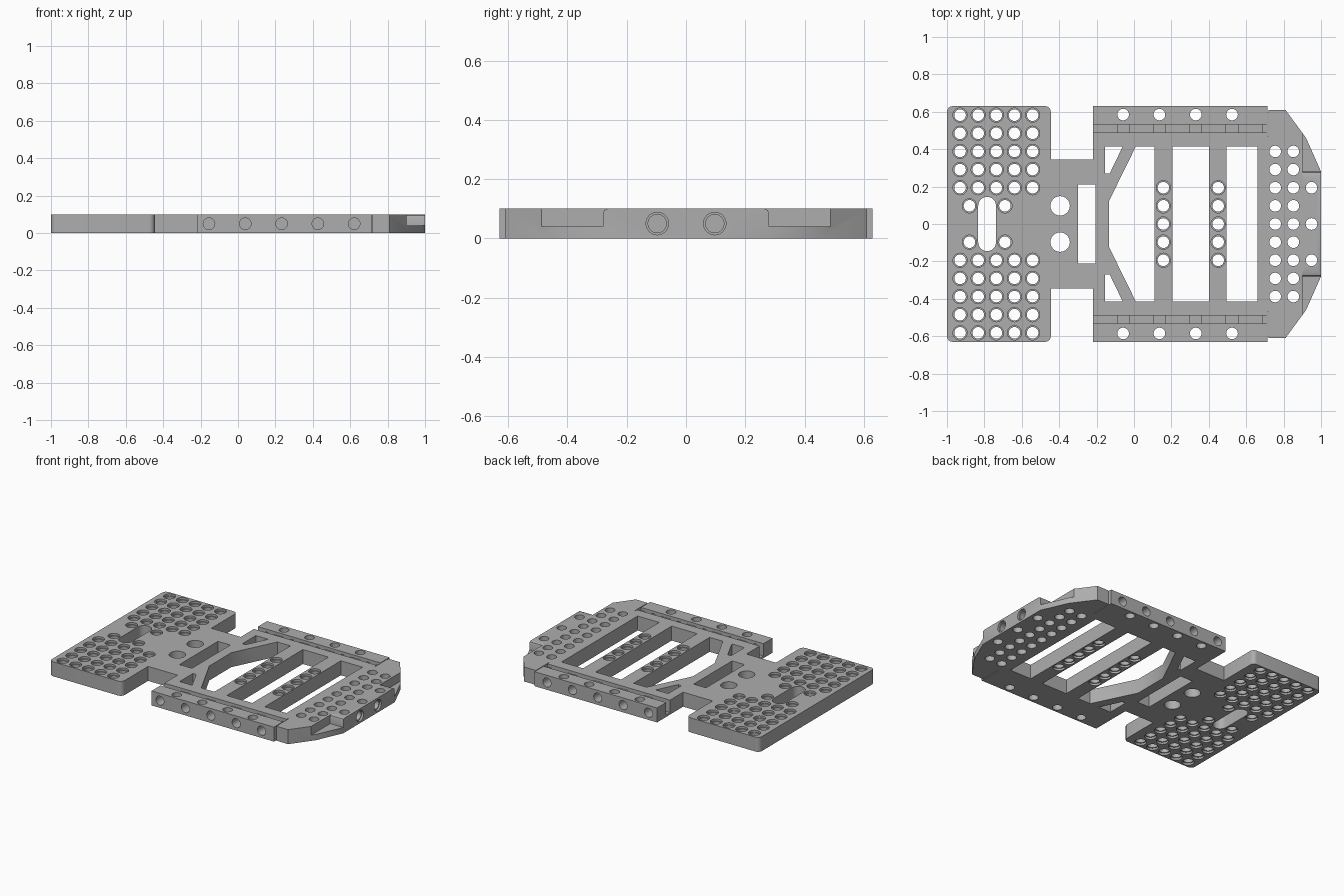
import bpy, bmesh, math
from mathutils import Matrix, Vector

cube = bpy.data.objects.get("Cube")
if cube:
    bpy.data.objects.remove(cube, do_unlink=True)

H = 0.1          # plate thickness
PITCH = 0.097    # hole spacing
R, R_BORE, BORE = 0.031, 0.038, 0.014

grey = bpy.data.materials.new("plain_grey")
grey.use_nodes = True
colour = (0.42, 0.42, 0.42, 1)
grey.diffuse_color = colour
grey.node_tree.nodes["Principled BSDF"].inputs["Base Color"].default_value = colour


def prism(bm, points, z0, z1, matrix=Matrix()):
    """Closed prism from a 2D outline."""
    rings = [[bm.verts.new(matrix @ Vector((x, y, z))) for x, y in points] for z in (z0, z1)]
    n = len(points)
    bm.faces.new(rings[0][::-1])
    bm.faces.new(rings[1])
    for i in range(n):
        j = (i + 1) % n
        bm.faces.new((rings[0][i], rings[0][j], rings[1][j], rings[1][i]))


def turned(bm, profile, matrix, segs=24):
    """Closed solid turned around z from (radius, height) pairs."""
    rings = []
    for r, z in profile:
        angles = [2 * math.pi * k / segs for k in range(segs)]
        rings.append([bm.verts.new(matrix @ Vector((r * math.cos(a), r * math.sin(a), z))) for a in angles])
    for lo, hi in zip(rings, rings[1:]):
        for k in range(segs):
            j = (k + 1) % segs
            bm.faces.new((lo[k], lo[j], hi[j], hi[k]))
    bm.faces.new(rings[0][::-1])
    bm.faces.new(rings[-1])


def rect(x0, x1, y0, y1):
    return [(x0, y0), (x1, y0), (x1, y1), (x0, y1)]


def mirror_y(points):
    return [(x, -y) for x, y in points]


def round_rect(x0, x1, y0, y1, r, steps=6):
    centres = [(x1 - r, y1 - r), (x0 + r, y1 - r), (x0 + r, y0 + r), (x1 - r, y0 + r)]
    pts = []
    for q, (cx, cy) in enumerate(centres):
        for k in range(steps + 1):
            a = math.pi / 2 * (q + k / steps)
            pts.append((cx + r * math.cos(a), cy + r * math.sin(a)))
    return pts


def finish(bm, name):
    bmesh.ops.recalc_face_normals(bm, faces=bm.faces)
    mesh = bpy.data.meshes.new(name)
    bm.to_mesh(mesh)
    bm.free()
    obj = bpy.data.objects.new(name, mesh)
    bpy.context.collection.objects.link(obj)
    return obj


def hole(bm, x, y, r=R):
    turned(bm, [(r, -0.05), (r, H + 0.05)], Matrix.Translation((x, y, 0)))


def bored_hole(bm, x, y):
    turned(bm, [(R_BORE, -0.05), (R_BORE, BORE), (R, BORE), (R, H - BORE),
                (R_BORE, H - BORE), (R_BORE, H + 0.05)], Matrix.Translation((x, y, 0)))


# Vertical openings: windows, slots and pin holes
bm = bmesh.new()
side_window = [(-0.155, 0.415), (-0.06, 0.415), (-0.13, 0.27), (-0.155, 0.27)]
half = [(0.11, 0.415), (0.01, 0.415), (-0.135, 0.12)]
windows = [side_window, mirror_y(side_window), half + mirror_y(half)[::-1],
           rect(0.205, 0.4, -0.415, 0.415), rect(0.495, 0.66, -0.415, 0.415),
           rect(-0.3, -0.205, -0.21, 0.21), round_rect(-0.833, -0.738, -0.145, 0.145, 0.047)]
for w in windows:
    prism(bm, w, -0.05, H + 0.05)
for s in (-1, 1):
    for i in range(5):
        for j in range(2, 7):
            bored_hole(bm, -0.93 + i * PITCH, s * j * PITCH)
    for x in (-0.88, -0.69):
        bored_hole(bm, x, s * PITCH)
    hole(bm, -0.395, s * PITCH, 0.052)
    for i in range(4):
        hole(bm, -0.058 + 2 * i * PITCH, s * 0.585)
for j in range(-2, 3):
    for x in (0.157, 0.45):
        bored_hole(bm, x, j * PITCH)
for j in range(-4, 5):
    for x in (0.755, 0.852):
        hole(bm, x, j * PITCH)
for j in (-2, 0, 2):
    hole(bm, 0.949, j * PITCH)
openings = finish(bm, "cutter_openings")

# Nut pockets in the rails and corner notches in the bumper
bm = bmesh.new()
SIDE_X = [-0.155 + 2 * i * PITCH for i in range(5)]
for s in (-1, 1):
    for i, x in enumerate(SIDE_X):
        x0 = x - 0.063 if i else -0.3
        prism(bm, rect(x0, x + 0.063, s * 0.51 - 0.021, s * 0.51 + 0.021), 0.015, H + 0.05)
    profile = [(s * 0.7, 0.04), (s * 0.28, 0.04), (s * 0.28, 0.085),
               (s * 0.276, 0.095), (s * 0.265, H), (s * 0.265, H + 0.05), (s * 0.7, H + 0.05)]
    axes = Matrix(((0, 0, 1, 0), (1, 0, 0, 0), (0, 1, 0, 0), (0, 0, 0, 1)))
    prism(bm, profile, 0.9, 1.1, axes)
pockets = finish(bm, "cutter_pockets")

# Shallow groove that links the pockets
bm = bmesh.new()
for s in (-1, 1):
    prism(bm, rect(-0.3, 0.73, s * 0.51 - 0.021, s * 0.51 + 0.021), 0.08, H + 0.05)
grooves = finish(bm, "cutter_grooves")

# Horizontal holes in the rails and the bumper
bm = bmesh.new()
for s in (-1, 1):
    turn = Matrix.Rotation(-s * math.pi / 2, 4, 'X')
    for x in SIDE_X:
        turned(bm, [(R, 0), (R, 0.15)], Matrix.Translation((x, s * 0.515, H / 2)) @ turn)
    turn = Matrix.Rotation(math.pi / 2, 4, 'Y')
    turned(bm, [(R, 0), (R, 0.1 - BORE), (R_BORE, 0.1 - BORE), (R_BORE, 0.15)],
           Matrix.Translation((0.9, s * PITCH, H / 2)) @ turn)
cross_holes = finish(bm, "cutter_cross_holes")

# Solid parts
bumper = [(0.72, 0.61), (0.81, 0.61), (0.92, 0.46), (1.0, 0.28)]
neck = [(0.72, 0.47), (-0.22, 0.47), (-0.22, 0.345), (-0.445, 0.345)]
parts = {
    "rear_plate": (round_rect(-1, -0.445, -0.63, 0.63, 0.03), [openings]),
    "centre_frame": (neck + mirror_y(neck)[::-1], [openings]),
    "left_rail": (rect(-0.22, 0.715, 0.47, 0.63), [openings, pockets, grooves, cross_holes]),
    "right_rail": (rect(-0.22, 0.715, -0.63, -0.47), [openings, pockets, grooves, cross_holes]),
    "front_bumper": (bumper + mirror_y(bumper)[::-1], [openings, pockets, cross_holes]),
}
for name, (outline, cutters) in parts.items():
    bm = bmesh.new()
    prism(bm, outline, 0, H)
    obj = finish(bm, name)
    obj.data.materials.append(grey)
    bpy.ops.object.select_all(action='DESELECT')
    bpy.context.view_layer.objects.active = obj
    obj.select_set(True)
    for cutter in cutters:
        mod = obj.modifiers.new("cut", 'BOOLEAN')
        mod.operation, mod.solver, mod.object = 'DIFFERENCE', 'EXACT', cutter
        bpy.ops.object.modifier_apply(modifier=mod.name)
    obj.data.materials.clear()
    obj.data.materials.append(grey)
    obj.data.polygons.foreach_set("material_index", [0] * len(obj.data.polygons))
    bpy.ops.object.shade_smooth_by_angle(angle=math.radians(30))

for cutter in (openings, pockets, grooves, cross_holes):
    bpy.data.objects.remove(cutter, do_unlink=True)
